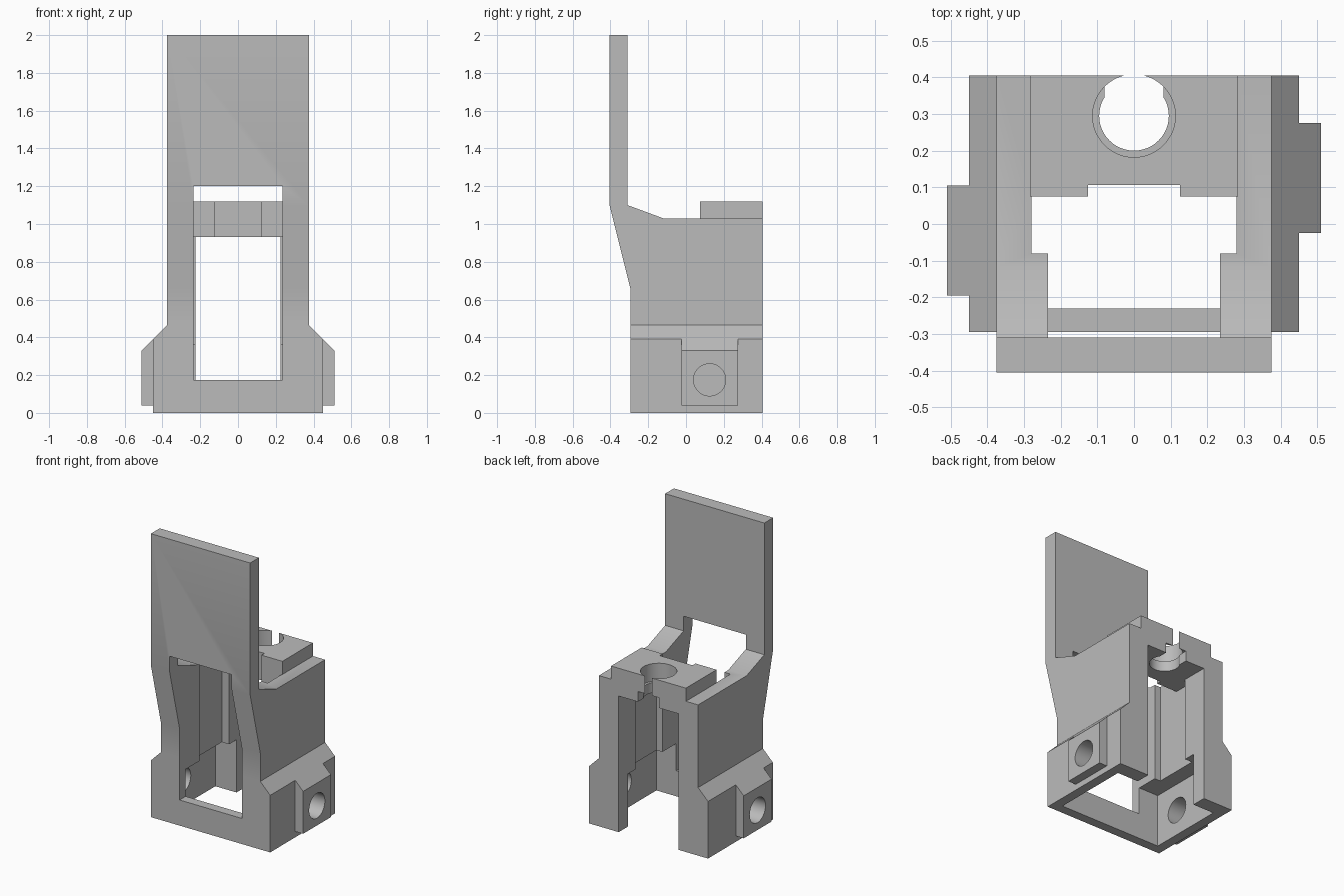
import bpy, bmesh
from math import pi
from mathutils import Matrix

old = bpy.data.objects.get("Cube")
if old:
    bpy.data.objects.remove(old, do_unlink=True)

grey = bpy.data.materials.new("plain grey")
grey.use_nodes = True
colour = (0.5, 0.5, 0.5, 1)
grey.diffuse_color = colour
grey.node_tree.nodes["Principled BSDF"].inputs["Base Color"].default_value = colour


def finish(name, bm):
    bmesh.ops.recalc_face_normals(bm, faces=bm.faces)
    mesh = bpy.data.meshes.new(name)
    bm.to_mesh(mesh)
    bm.free()
    mesh.materials.append(grey)
    ob = bpy.data.objects.new(name, mesh)
    bpy.context.collection.objects.link(ob)
    return ob


def prism(name, points, axis, lo, hi):
    """Extrude a flat profile along x (points are y,z), y (x,z) or z (x,y)."""
    place = {"x": lambda a, b: (lo, a, b),
             "y": lambda a, b: (a, lo, b),
             "z": lambda a, b: (a, b, lo)}[axis]
    bm = bmesh.new()
    face = bm.faces.new([bm.verts.new(place(*p)) for p in points])
    out = bmesh.ops.extrude_face_region(bm, geom=[face])
    step = [(hi - lo) * (axis == k) for k in "xyz"]
    verts = [g for g in out["geom"] if isinstance(g, bmesh.types.BMVert)]
    bmesh.ops.translate(bm, verts=verts, vec=step)
    return finish(name, bm)


def box(name, x0, x1, y0, y1, z0, z1):
    return prism(name, [(x0, y0), (x1, y0), (x1, y1), (x0, y1)], "z", z0, z1)


def cylinder(name, centre, radius, depth, turn=0):
    bm = bmesh.new()
    bmesh.ops.create_cone(bm, cap_ends=True, segments=48, radius1=radius, radius2=radius,
                          depth=depth,
                          matrix=Matrix.Translation(centre) @ Matrix.Rotation(turn, 4, "Y"))
    return finish(name, bm)


def combine(target, operation, *tools):
    for tool in tools:
        mod = target.modifiers.new("combine", "BOOLEAN")
        mod.operation, mod.object, mod.solver = operation, tool, "EXACT"
        bpy.context.view_layer.objects.active = target
        bpy.ops.object.modifier_apply(modifier=mod.name)
        bpy.data.objects.remove(tool, do_unlink=True)


# Main body with the tall front plate
front, back = -0.295, 0.405
body = prism("bracket_body", [
    (front, 0), (back, 0), (back, 1.03), (-0.12, 1.03), (-0.31, 1.1), (-0.31, 2),
    (-0.405, 2), (-0.405, 1.1), (front, 0.66)], "x", -0.375, 0.375)

# Wider foot with sloped shoulders
foot = prism("foot", [(-0.45, 0), (0.45, 0), (0.45, 0.39), (0.375, 0.465),
                      (-0.375, 0.465), (-0.45, 0.39)], "y", front, back)
combine(body, "UNION", foot)

# Offset side bosses
bosses = ((1, 0.125), (-1, -0.045))
for side, y in bosses:
    boss = prism("boss", [(side * x, z) for x, z in
                          ((0.4, 0.04), (0.51, 0.04), (0.51, 0.33), (0.4, 0.44))],
                 "y", y - 0.15, y + 0.15)
    combine(body, "UNION", boss)

# Front window, inner shaft, rear slot and hollow underside
combine(body, "DIFFERENCE",
        box("window_cut", -0.235, 0.235, -0.5, -0.23, 0.175, 1.2),
        box("front_shaft_cut", -0.235, 0.235, -0.23, -0.07, -0.1, 1.2),
        box("shaft_cut", -0.28, 0.28, -0.08, 0.225, -0.1, 1.2),
        box("rear_slot_cut", -0.225, 0.225, 0.2, 0.5, -0.1, 0.93),
        box("underside_cut", -0.385, 0.385, -0.23, 0.305, -0.1, 0.36))

# Screw holes through the bosses
for side, y in bosses:
    combine(body, "DIFFERENCE",
            cylinder("screw_cut", (side * 0.45, y, 0.175), 0.085, 0.3, pi / 2))

# Notched top bridge with a stepped round hole, open at the back
bridge = prism("bridge", [
    (-0.283, 0.075), (-0.125, 0.075), (-0.125, 0.107), (0.125, 0.107), (0.125, 0.075),
    (0.283, 0.075), (0.283, back), (-0.283, back)], "z", 0.93, 1.12)
combine(body, "UNION", bridge)
combine(body, "DIFFERENCE",
        cylinder("upper_hole_cut", (0, 0.295, 1.1), 0.113, 0.2),
        cylinder("lower_hole_cut", (0, 0.295, 0.95), 0.095, 0.3),
        box("rear_notch_cut", -0.08, 0.08, 0.345, 0.5, 0.85, 1.0))

# Keep the flats crisp and the holes smooth
bpy.ops.object.select_all(action="DESELECT")
body.select_set(True)
bpy.context.view_layer.objects.active = body
bpy.ops.object.shade_smooth_by_angle(angle=pi / 6)
